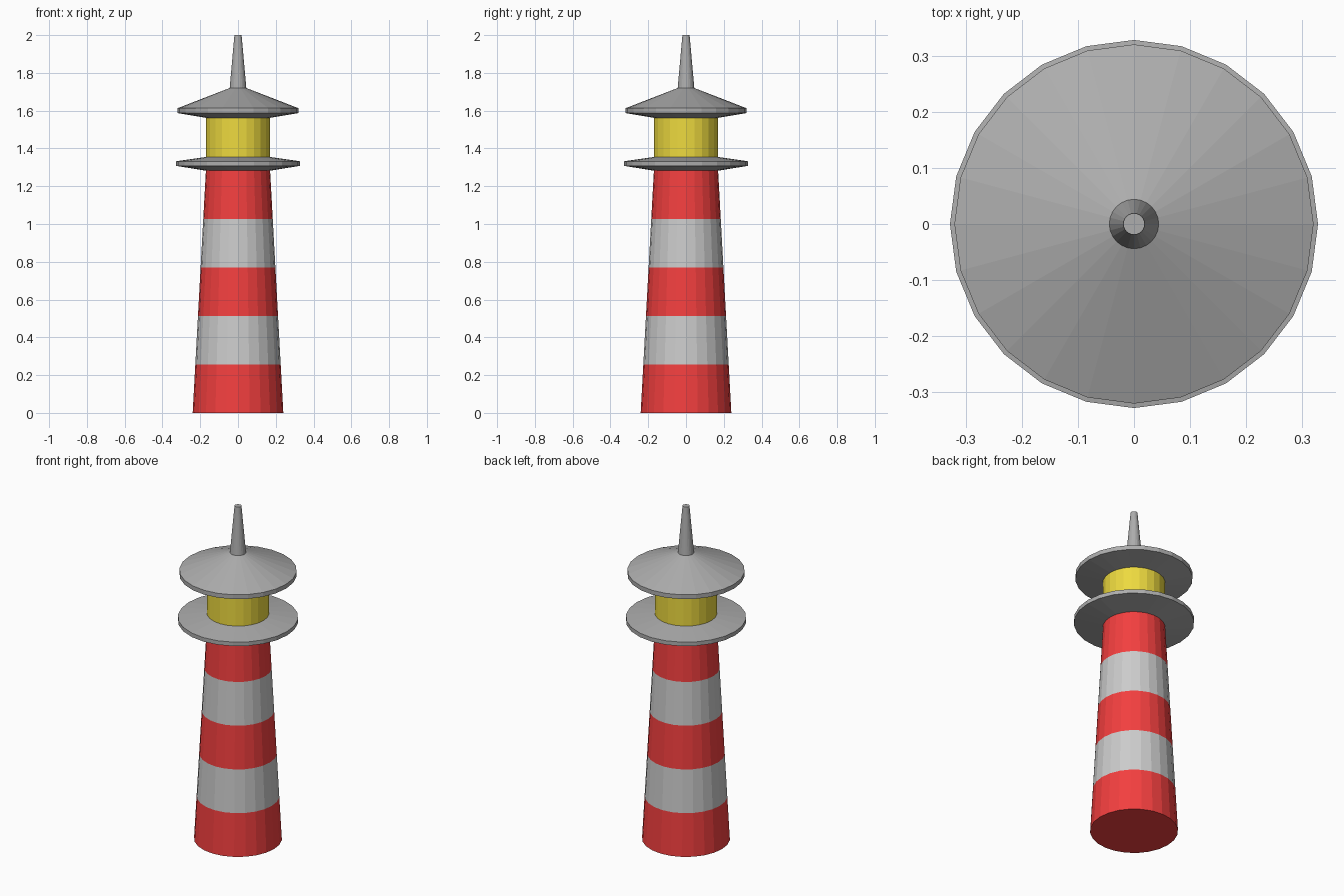
import bpy, bmesh
from math import cos, sin, tau

if "Cube" in bpy.data.objects:
    bpy.data.objects.remove(bpy.data.objects["Cube"])

SIDES = 24


def material(name, rgb):
    m = bpy.data.materials.new(name)
    m.diffuse_color = (*rgb, 1)
    m.use_nodes = True
    m.node_tree.nodes["Principled BSDF"].inputs["Base Color"].default_value = m.diffuse_color
    return m


RED = material("red_paint", (0.9, 0.05, 0.05))
WHITE = material("white_paint", (0.75, 0.75, 0.75))
YELLOW = material("lamp_yellow", (0.85, 0.7, 0.05))
GREY = material("dark_grey", (0.42, 0.42, 0.42))


def lathe(name, profile, mats):
    """Closed solid turned from (radius, z) points; materials alternate per ring."""
    bm = bmesh.new()
    rings = [[bm.verts.new((r * cos(tau * i / SIDES), r * sin(tau * i / SIDES), z))
              for i in range(SIDES)] for r, z in profile]
    for k, (a, b) in enumerate(zip(rings, rings[1:])):
        for i in range(SIDES):
            j = (i + 1) % SIDES
            bm.faces.new((a[i], a[j], b[j], b[i])).material_index = k % len(mats)
    bm.faces.new(rings[0][::-1])
    bm.faces.new(rings[-1])
    mesh = bpy.data.meshes.new(name)
    bm.to_mesh(mesh)
    bm.free()
    for m in mats:
        mesh.materials.append(m)
    obj = bpy.data.objects.new(name, mesh)
    bpy.context.collection.objects.link(obj)
    return obj


# Tapered tower with five alternating bands
BANDS = 5
lathe("tower", [(0.24 - 0.07 * k / BANDS, 1.282 * k / BANDS) for k in range(BANDS + 1)],
      [RED, WHITE])

# Gallery platform around the lamp
lathe("gallery", [(0.17, 1.282), (0.328, 1.308), (0.328, 1.332), (0.17, 1.355)], [GREY])

# Lamp room
lathe("lamp_room", [(0.17, 1.355), (0.17, 1.562)], [YELLOW])

# Roof with a thin rim
lathe("roof", [(0.17, 1.562), (0.32, 1.587), (0.32, 1.613), (0.044, 1.72)], [GREY])

# Spire
lathe("spire", [(0.044, 1.72), (0.019, 2.0)], [GREY])
